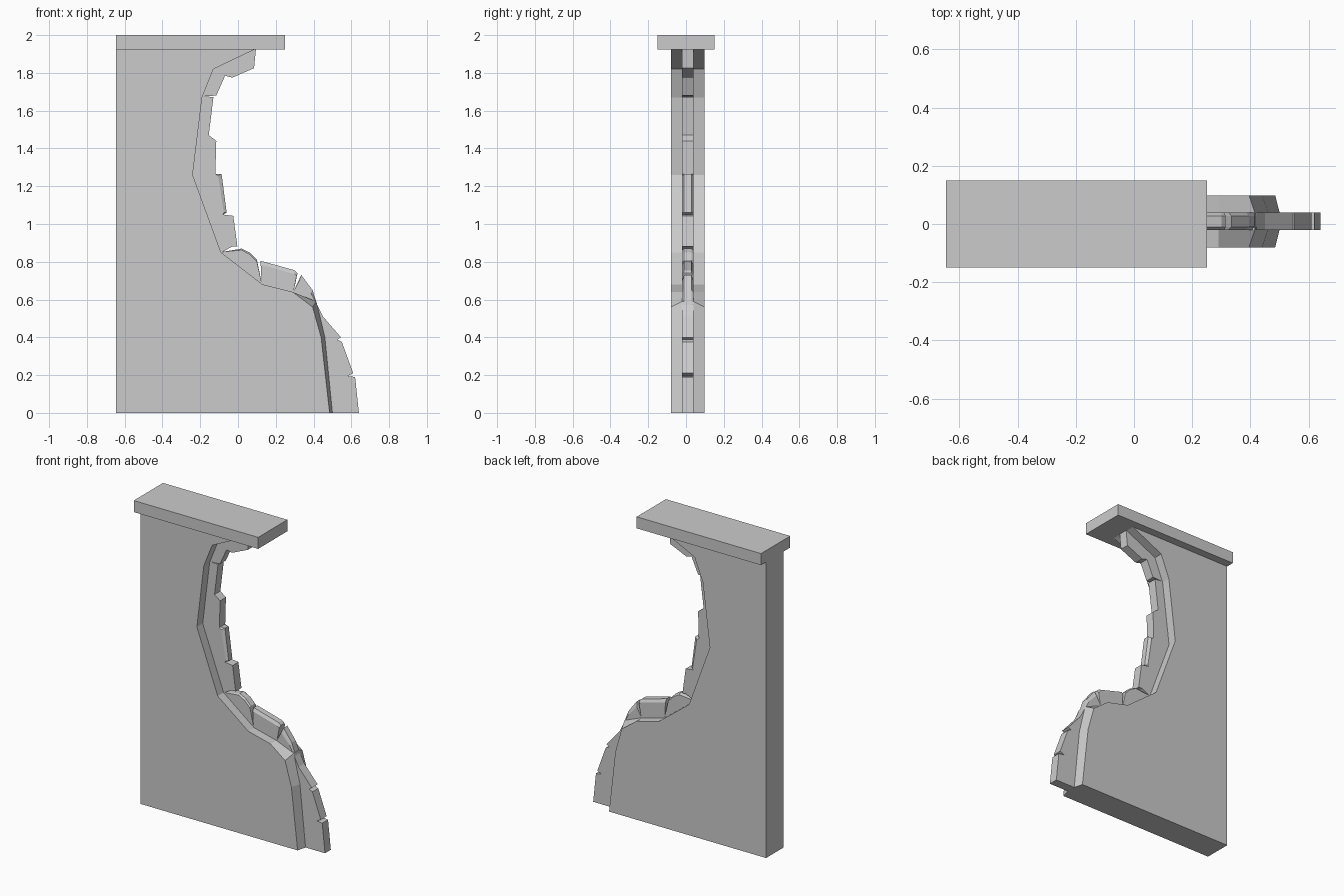
import bpy, bmesh


def loft(name, rings):
    """Solid made of matching xz outlines placed at successive y depths."""
    bm = bmesh.new()
    loops = [[bm.verts.new((x, y, z)) for x, z in pts] for y, pts in rings]
    n = len(loops[0])
    for a, b in zip(loops, loops[1:]):
        for i in range(n):
            j = (i + 1) % n
            bm.faces.new((a[i], a[j], b[j], b[i]))
    bm.faces.new(loops[0])
    bm.faces.new(loops[-1][::-1])
    bmesh.ops.recalc_face_normals(bm, faces=bm.faces)
    me = bpy.data.meshes.new(name)
    bm.to_mesh(me)
    bm.free()
    ob = bpy.data.objects.new(name, me)
    bpy.context.collection.objects.link(ob)
    return ob


# Plaster wall: broken edge, lower part slopes back toward the faces
broken = [(0.09, 1.925), (-0.13, 1.82), (-0.19, 1.67), (-0.24, 1.26),
          (-0.09, 0.85), (0.13, 0.68), (0.29, 0.64)]
back_edge = [(-0.645, 0), (-0.645, 1.925)]
outer = back_edge + broken + [(0.395, 0.56), (0.44, 0.40), (0.485, 0)]
inner = back_edge + broken + [(0.415, 0.59), (0.46, 0.40), (0.50, 0)]
loft("wall", [(-0.08, outer), (-0.02, inner), (0.04, inner), (0.098, outer)])

# Exposed brick core: jagged outline, ridge points keyed to chamfered corners
core = [(0.095, 1.925), (0.085, 1.825), (-0.03, 1.775), (-0.068, 1.785),
        (-0.115, 1.68), (-0.18, 1.676), (-0.13, 1.672), (-0.155, 1.47),
        (-0.115, 1.44), (-0.12, 1.265), (-0.105, 1.255), (-0.075, 1.06),
        (-0.08, 1.05), (-0.025, 1.043), (-0.003, 0.88), (-0.03, 0.88),
        (-0.085, 0.852), (0.02, 0.862), (0.06, 0.84), (0.10, 0.80),
        (0.125, 0.69), (0.12, 0.785), (0.30, 0.735), (0.31, 0.725),
        (0.295, 0.645), (0.325, 0.70), (0.385, 0.635), (0.42, 0.57),
        (0.45, 0.51), (0.545, 0.40), (0.525, 0.388), (0.55, 0.375),
        (0.61, 0.21), (0.58, 0.195), (0.62, 0.19), (0.64, 0)]
ridge = {10: (-0.087, 1.265), 11: (-0.06, 1.06), 17: (0.02, 0.87),
         18: (0.06, 0.85), 19: (0.10, 0.81), 21: (0.12, 0.805),
         22: (0.30, 0.755), 23: (0.315, 0.74), 25: (0.335, 0.73),
         26: (0.395, 0.65)}
core_mid = [ridge.get(i, p) for i, p in enumerate(core)]
root = [(0.46, 0), (0.40, 0.40), (0.36, 0.55), (0.27, 0.61), (0.11, 0.65),
        (-0.12, 0.83), (-0.27, 1.26), (-0.22, 1.68), (-0.15, 1.85), (0.0, 1.925)]
loft("brick_core", [(-0.02, core + root), (-0.01, core_mid + root),
                    (0.028, core_mid + root), (0.04, core + root)])

# Coping slab on top
cap = [(-0.645, 1.925), (0.25, 1.925), (0.25, 2.0), (-0.645, 2.0)]
loft("coping", [(-0.15, cap), (0.15, cap)])
